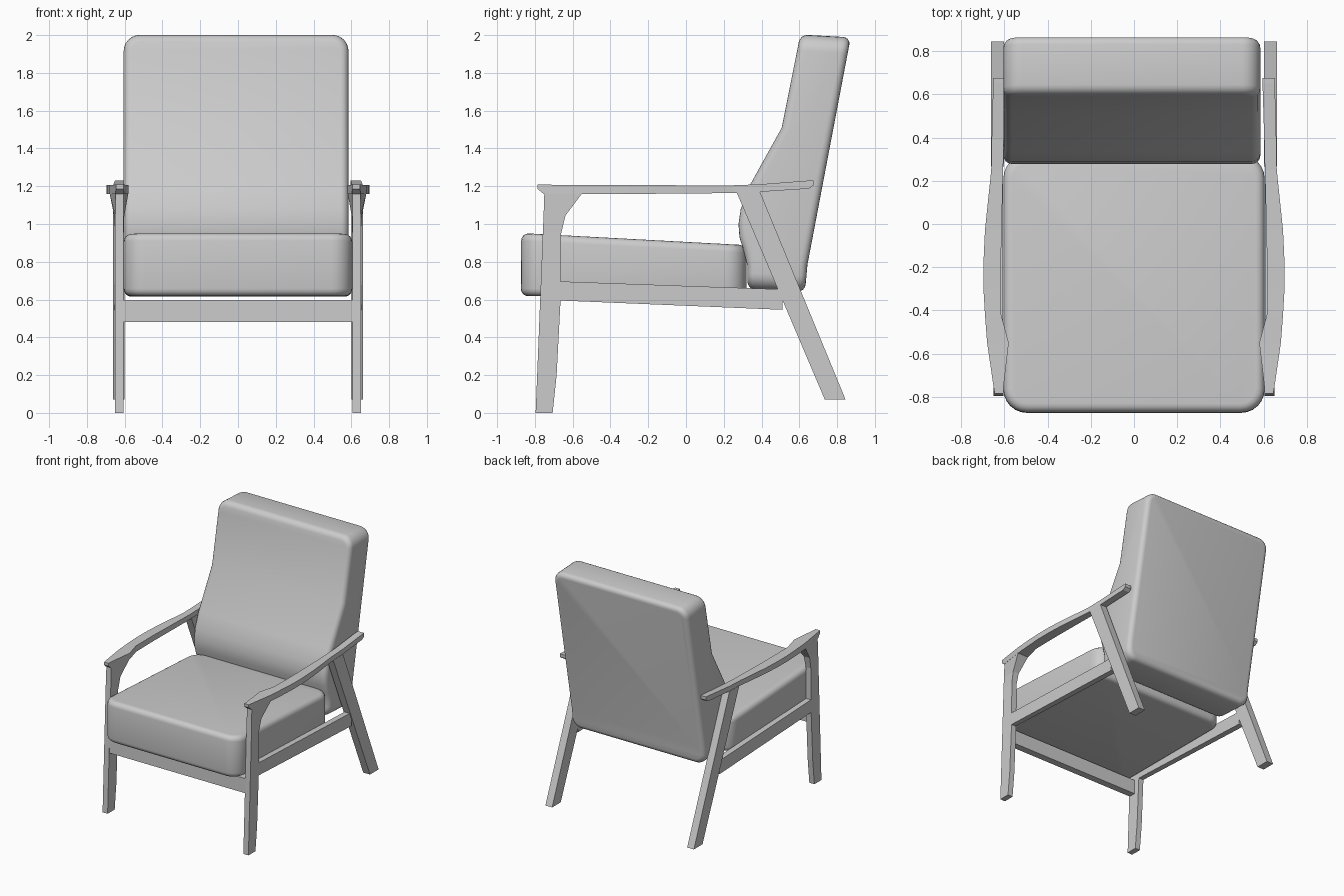
import bpy, bmesh, math

if "Cube" in bpy.data.objects:
    bpy.data.objects.remove(bpy.data.objects["Cube"])


def finish(name, bm, mirror=False):
    bmesh.ops.recalc_face_normals(bm, faces=bm.faces)
    me = bpy.data.meshes.new(name)
    bm.to_mesh(me)
    bm.free()
    ob = bpy.data.objects.new(name, me)
    bpy.context.collection.objects.link(ob)
    if mirror:
        ob.modifiers.new("Mirror", 'MIRROR')
    return ob


def loft(name, rings, mirror=True):
    """Closed four-sided bar through a list of 4-corner rings."""
    bm = bmesh.new()
    vs = [[bm.verts.new(p) for p in r] for r in rings]
    for a, b in zip(vs, vs[1:]):
        for i in range(4):
            j = (i + 1) % 4
            bm.faces.new((a[i], a[j], b[j], b[i]))
    bm.faces.new(vs[0])
    bm.faces.new(vs[-1])
    return finish(name, bm, mirror)


def bar_y(name, stations):
    """Bar running along y: (y, inner x, outer x, bottom z, top z)."""
    return loft(name, [[(a, y, z0), (b, y, z0), (b, y, z1), (a, y, z1)]
                       for y, a, b, z0, z1 in stations])


def cushion(name, profile, x0, x1, corners, corner_r, edge_r):
    """Side profile extruded in x; 'corners' are profile edges rounded first."""
    bm = bmesh.new()
    n = len(profile)
    L = [bm.verts.new((x0, y, z)) for y, z in profile]
    R = [bm.verts.new((x1, y, z)) for y, z in profile]
    bm.faces.new(L)
    bm.faces.new(R)
    for i in range(n):
        j = (i + 1) % n
        bm.faces.new((L[i], L[j], R[j], R[i]))
    bmesh.ops.recalc_face_normals(bm, faces=bm.faces)
    big = [bm.edges.get((s[i], s[(i + 1) % n])) for s in (L, R) for i in corners]
    bmesh.ops.bevel(bm, geom=big, offset=corner_r, offset_type='OFFSET',
                    segments=6, profile=0.5, affect='EDGES')
    bm.normal_update()
    sharp = [e for e in bm.edges if e.calc_face_angle(0) > 0.6]
    bmesh.ops.bevel(bm, geom=sharp, offset=edge_r, offset_type='OFFSET',
                    segments=4, profile=0.5, affect='EDGES')
    ob = finish(name, bm)
    bpy.ops.object.select_all(action='DESELECT')
    ob.select_set(True)
    bpy.context.view_layer.objects.active = ob
    bpy.ops.object.shade_smooth_by_angle(angle=math.radians(30))
    return ob


# Seat cushion
cushion("seat_cushion",
        [(-0.875, 0.618), (-0.872, 0.952), (0.32, 0.888), (0.32, 0.615)],
        -0.605, 0.605, (0, 2), 0.11, 0.04)

# Back cushion with lumbar bulge
cushion("back_cushion",
        [(0.605, 2.003), (0.872, 1.988), (0.643, 0.785), (0.63, 0.64),
         (0.325, 0.655), (0.325, 0.78), (0.305, 0.86), (0.283, 0.93),
         (0.278, 1.0), (0.29, 1.08), (0.335, 1.2), (0.507, 1.51)],
        -0.605, 0.585, (0, 3), 0.085, 0.04)

# Front legs, flaring into the armrest at the top
legs = [  # z, front y, back y, front x pair, back x pair
    (0.0, -0.796, -0.706, 0.605, 0.65, 0.605, 0.65),
    (0.2, -0.788, -0.685, 0.605, 0.65, 0.605, 0.65),
    (0.6, -0.772, -0.664, 0.605, 0.65, 0.605, 0.65),
    (0.95, -0.758, -0.661, 0.605, 0.65, 0.605, 0.65),
    (1.045, -0.754, -0.638, 0.605, 0.65, 0.602, 0.656),
    (1.165, -0.75, -0.548, 0.605, 0.648, 0.58, 0.68)]
loft("front_legs", [[(a, f, z), (b, f, z), (d, k, z), (c, k, z)]
                    for z, f, k, a, b, c, d in legs])

# Slanted rear legs
loft("rear_legs", [[(0.602, f, z), (0.662, f, z), (0.662, k, z), (0.602, k, z)]
                   for z, f, k in ((0.07, 0.735, 0.845), (1.17, 0.267, 0.392))])

# Armrests
bar_y("armrests", [
    (-0.785, 0.605, 0.645, 1.185, 1.208),
    (-0.755, 0.604, 0.65, 1.16, 1.208),
    (-0.55, 0.58, 0.68, 1.158, 1.207),
    (-0.42, 0.615, 0.69, 1.158, 1.207),
    (-0.3, 0.616, 0.697, 1.159, 1.206),
    (-0.18, 0.616, 0.697, 1.16, 1.206),
    (-0.03, 0.613, 0.69, 1.161, 1.205),
    (0.25, 0.606, 0.661, 1.164, 1.205),
    (0.39, 0.603, 0.659, 1.17, 1.21),
    (0.65, 0.595, 0.652, 1.187, 1.23),
    (0.675, 0.595, 0.652, 1.205, 1.231)])

# Side rails between front and rear legs
bar_y("side_rails", [(-0.69, 0.607, 0.65, 0.596, 0.697),
                     (0.51, 0.607, 0.655, 0.546, 0.654)])

# Front cross rail
loft("front_rail", [[(x, -0.772, 0.48), (x, -0.715, 0.48),
                     (x, -0.715, 0.597), (x, -0.77, 0.597)]
                    for x in (-0.606, 0.606)], mirror=False)
